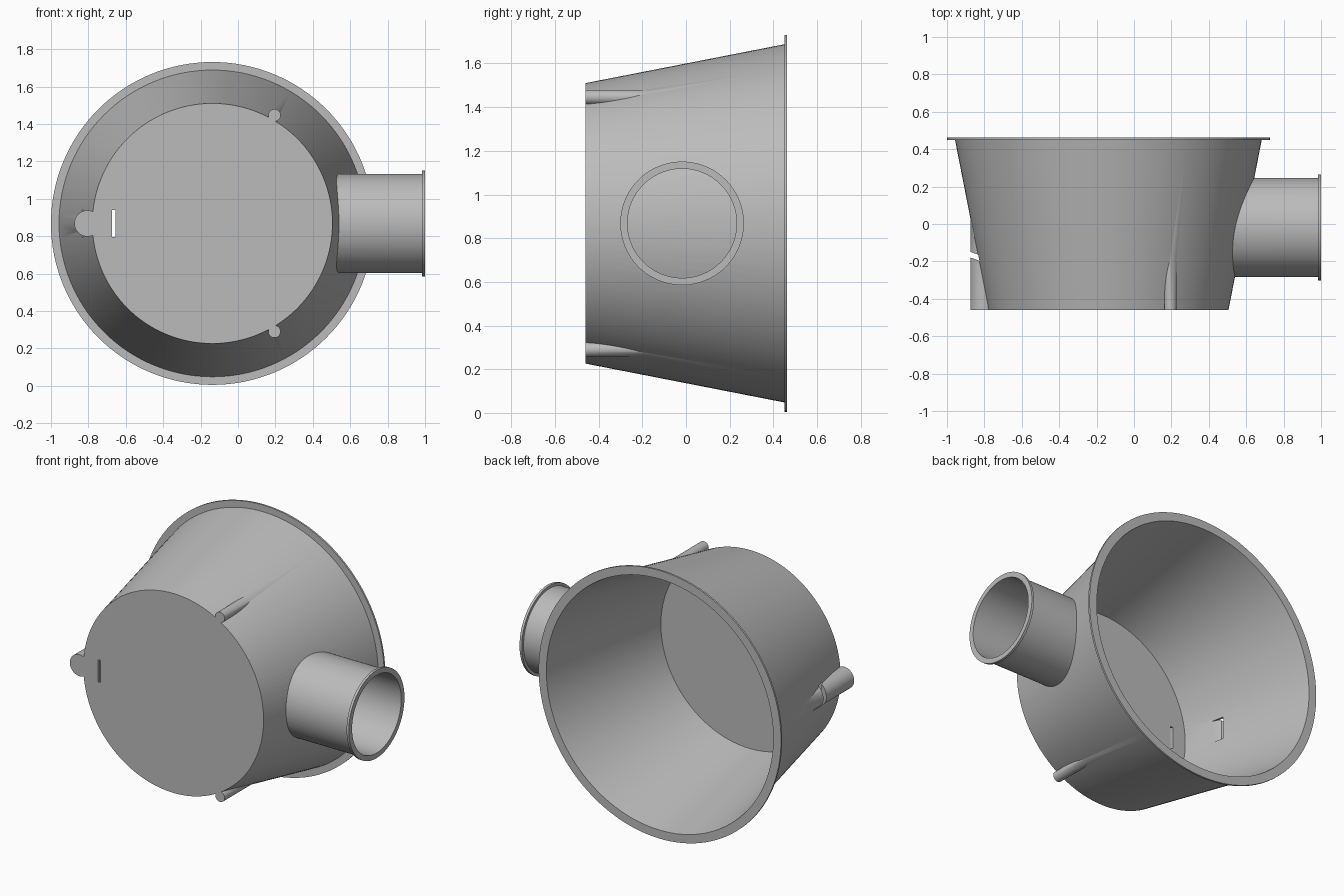
import bpy
import bmesh
from math import cos, sin, tau, radians
from mathutils import Vector

cube = bpy.data.objects.get("Cube")
if cube:
    bpy.data.objects.remove(cube, do_unlink=True)

grey = bpy.data.materials.new("plain grey")
grey.use_nodes = True
colour = (0.5, 0.5, 0.5, 1)
grey.diffuse_color = colour
grey.node_tree.nodes["Principled BSDF"].inputs["Base Color"].default_value = colour

CX, CZ = -0.137, 0.868        # axis of the bowl
FRONT, BACK = -0.461, 0.462
WALL = 0.012


def finish(name, bm):
    bmesh.ops.remove_doubles(bm, verts=bm.verts, dist=1e-5)
    bmesh.ops.recalc_face_normals(bm, faces=bm.faces)
    mesh = bpy.data.meshes.new(name)
    bm.to_mesh(mesh)
    bm.free()
    mesh.materials.append(grey)
    ob = bpy.data.objects.new(name, mesh)
    bpy.context.collection.objects.link(ob)
    return ob


def lathe(name, profile, centre, axis="Y", steps=128, closed=False):
    """Revolve (radius, distance) points; capped at both ends or closed in a ring."""
    bm = bmesh.new()
    rings = []
    for r, d in profile:
        ring = []
        for i in range(steps):
            a, b = r * cos(tau * i / steps), r * sin(tau * i / steps)
            p = Vector((a, d, b) if axis == "Y" else (d, a, b))
            ring.append(bm.verts.new(p + Vector(centre)))
        rings.append(ring)
    pairs = list(zip(rings, rings[1:]))
    if closed:
        pairs.append((rings[-1], rings[0]))
    else:
        bm.faces.new(rings[0])
        bm.faces.new(rings[-1])
    for lo, hi in pairs:
        for i in range(steps):
            j = (i + 1) % steps
            bm.faces.new((lo[i], lo[j], hi[j], hi[i]))
    return finish(name, bm)


def prism(name, outline, z0, z1):
    bm = bmesh.new()
    face = bm.faces.new([bm.verts.new((x, y, z0)) for x, y in outline])
    top = bmesh.ops.extrude_face_region(bm, geom=[face])["geom"]
    bmesh.ops.translate(bm, vec=(0, 0, z1 - z0),
                        verts=[v for v in top if isinstance(v, bmesh.types.BMVert)])
    return finish(name, bm)


def combine(target, other, operation):
    mod = target.modifiers.new(other.name, "BOOLEAN")
    mod.operation, mod.object, mod.solver = operation, other, "EXACT"
    bpy.context.view_layer.objects.active = target
    bpy.ops.object.modifier_apply(modifier=mod.name)
    bpy.data.objects.remove(other, do_unlink=True)


# Tapered bowl with its back flange
bowl = lathe("bowl", [(0.642, FRONT), (0.82, 0.45), (0.863, 0.45), (0.863, BACK)], (CX, 0, CZ))

# Side pipe with an end lip, stopped by the bowl wall
pipe = lathe("side_pipe", [(0.265, 0.3), (0.265, 0.984), (0.283, 0.984), (0.283, 1.0),
                           (0.25, 1.0), (0.25, 0.3)], (0, -0.018, CZ), "X", 96, True)
combine(bowl, pipe, "UNION")

# Round pegs running back into the wall
for name, x, z, r in (("left_upper_peg", 0.195, CZ + 0.578, 0.033),
                      ("left_lower_peg", 0.195, CZ - 0.578, 0.033),
                      ("right_peg", -0.805, CZ, 0.07)):
    peg = lathe(name, [(r, FRONT), (r, 0.06)], (x, 0, z), steps=40)
    combine(bowl, peg, "UNION")

# Hollow interior
hollow = lathe("hollow", [(0.642 - WALL, FRONT + WALL), (0.812, BACK + 0.02)], (CX, 0, CZ))
combine(bowl, hollow, "DIFFERENCE")

# Strap slot through the right peg and the slit in the front plate
slot = prism("strap_slot", [(-0.76, -0.34), (-0.83, -0.195), (-0.9, -0.17),
                            (-0.9, -0.14), (-0.83, -0.165), (-0.74, -0.18)],
             CZ - 0.072, CZ + 0.072)
combine(bowl, slot, "DIFFERENCE")
slit = prism("front_slit", [(-0.673, -0.5), (-0.655, -0.5), (-0.655, -0.42), (-0.673, -0.42)],
             CZ - 0.072, CZ + 0.072)
combine(bowl, slit, "DIFFERENCE")

bpy.ops.object.select_all(action="DESELECT")
bowl.select_set(True)
bpy.context.view_layer.objects.active = bowl
bpy.ops.object.shade_smooth_by_angle(angle=radians(30))
